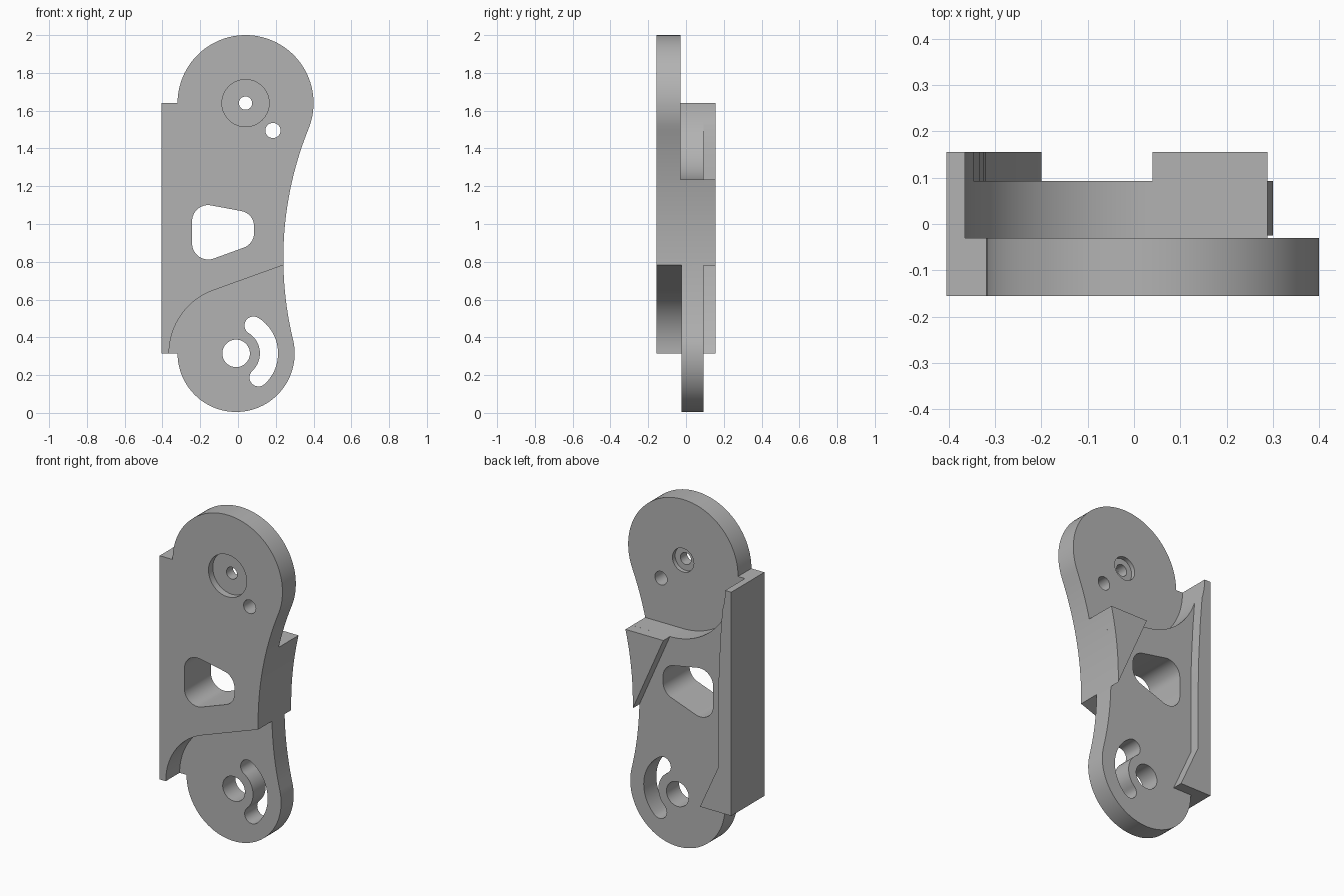
import bpy, bmesh
from math import sin, cos, radians

cube = bpy.data.objects.get("Cube")
if cube:
    bpy.data.objects.remove(cube, do_unlink=True)

grey = bpy.data.materials.new("plain grey")
grey.use_nodes = True
colour = (0.45, 0.45, 0.45, 1)
grey.diffuse_color = colour
grey.node_tree.nodes["Principled BSDF"].inputs["Base Color"].default_value = colour

FRONT, PLATE_BACK, TAB_FRONT, CORE_BACK, BACK = -0.155, -0.03, -0.025, 0.093, 0.155
TOP, LOW, SIDE = (0.04, 1.64), (-0.01, 0.315), (2.07, 0.818)


def arc(centre, radius, start, end, steps=24):
    angles = [radians(start + (end - start) * i / steps) for i in range(steps + 1)]
    return [(centre[0] + radius * cos(a), centre[1] + radius * sin(a)) for a in angles]


def prism(name, outline, y0, y1):
    """Extrude an x-z outline from y0 to y1."""
    bm = bmesh.new()
    face = bm.faces.new([bm.verts.new((x, y0, z)) for x, z in outline])
    moved = bmesh.ops.extrude_face_region(bm, geom=[face])["geom"]
    bmesh.ops.translate(bm, vec=(0, y1 - y0, 0),
                        verts=[v for v in moved if isinstance(v, bmesh.types.BMVert)])
    bmesh.ops.remove_doubles(bm, verts=bm.verts, dist=1e-5)
    bmesh.ops.recalc_face_normals(bm, faces=bm.faces)
    mesh = bpy.data.meshes.new(name)
    bm.to_mesh(mesh)
    bm.free()
    mesh.materials.append(grey)
    obj = bpy.data.objects.new(name, mesh)
    bpy.context.collection.objects.link(obj)
    return obj


def activate(obj):
    bpy.ops.object.select_all(action="DESELECT")
    obj.select_set(True)
    bpy.context.view_layer.objects.active = obj


def cut(target, outline, y0, y1):
    cutter = prism("cutter", outline, y0, y1)
    cutter.hide_render = True
    mod = target.modifiers.new("cut", "BOOLEAN")
    mod.operation, mod.solver, mod.object = "DIFFERENCE", "EXACT", cutter
    activate(target)
    bpy.ops.object.modifier_apply(modifier=mod.name)
    bpy.data.objects.remove(cutter, do_unlink=True)


# Link body: two round ends, waisted right edge, straight left edge
body = prism("link_body",
             arc(LOW, 0.31, 180, 373.6, 48) + arc(SIDE, 1.83, 193.6, 158, 32)[1:]
             + arc(TOP, 0.36, -22, 180, 56)[1:] + [(-0.405, 1.64), (-0.405, 0.315)],
             FRONT, CORE_BACK)

# Recess behind the upper end
cut(body, [(-0.365, 2.2)] + arc(TOP, 0.405, 180, 270, 32) + [(1, 1.235), (1, 2.2)],
    PLATE_BACK, 0.3)

# Recess in front of the lower end
cut(body, [(-0.365, -0.2)] + arc(LOW, 0.355, 180, 109.8)
    + [(0.5, 0.876), (0.5, -0.2)], -0.3, TAB_FRONT)

# Pivot holes, counterbores and pin hole
for centre, radius, y0, y1 in (
        (TOP, 0.035, -0.3, 0.3), (TOP, 0.125, -0.3, -0.115),
        (TOP, 0.07, -0.055, 0.3), ((0.185, 1.495), 0.04, -0.3, 0.3),
        (LOW, 0.073, -0.3, 0.3)):
    cut(body, arc(centre, radius, 0, 351, 39), y0, y1)

# Curved slot with rounded ends
upper_end, lower_end = arc(LOW, 0.174, 58, -47, 1)
cut(body, arc(LOW, 0.222, -47, 58) + arc(upper_end, 0.048, 58, 238, 12)[1:]
    + arc(LOW, 0.126, 58, -47)[1:] + arc(lower_end, 0.048, 133, 313, 12)[1:-1],
    -0.3, 0.3)

# Rounded tapering window
cut(body, arc((-0.158, 0.897), 0.085, 180, 289, 12) + arc((0.003, 0.952), 0.082, 289, 360, 10)
    + arc((0.003, 0.988), 0.082, 0, 80, 10) + arc((-0.158, 1.015), 0.085, 80, 180, 12),
    -0.3, 0.3)

# Raised rail along the back of the straight edge
rail = prism("back_rail",
             [(-0.405, 0.315), (-0.2, 0.315), (-0.32, 0.58), (-0.32, 0.98),
              (-0.324, 1.15), (-0.334, 1.35)]
             + arc(TOP, 0.405, 197.3, 180, 6) + [(-0.405, 1.64)], CORE_BACK, BACK)

# Raised triangular stop on the back of the waisted edge
stop = prism("back_stop", [(0.04, 1.235)] + arc(SIDE, 1.83, 181.2, 166.84, 16),
             CORE_BACK, BACK)

for obj in (body, rail, stop):
    activate(obj)
    bpy.ops.object.shade_smooth_by_angle(angle=radians(25))
